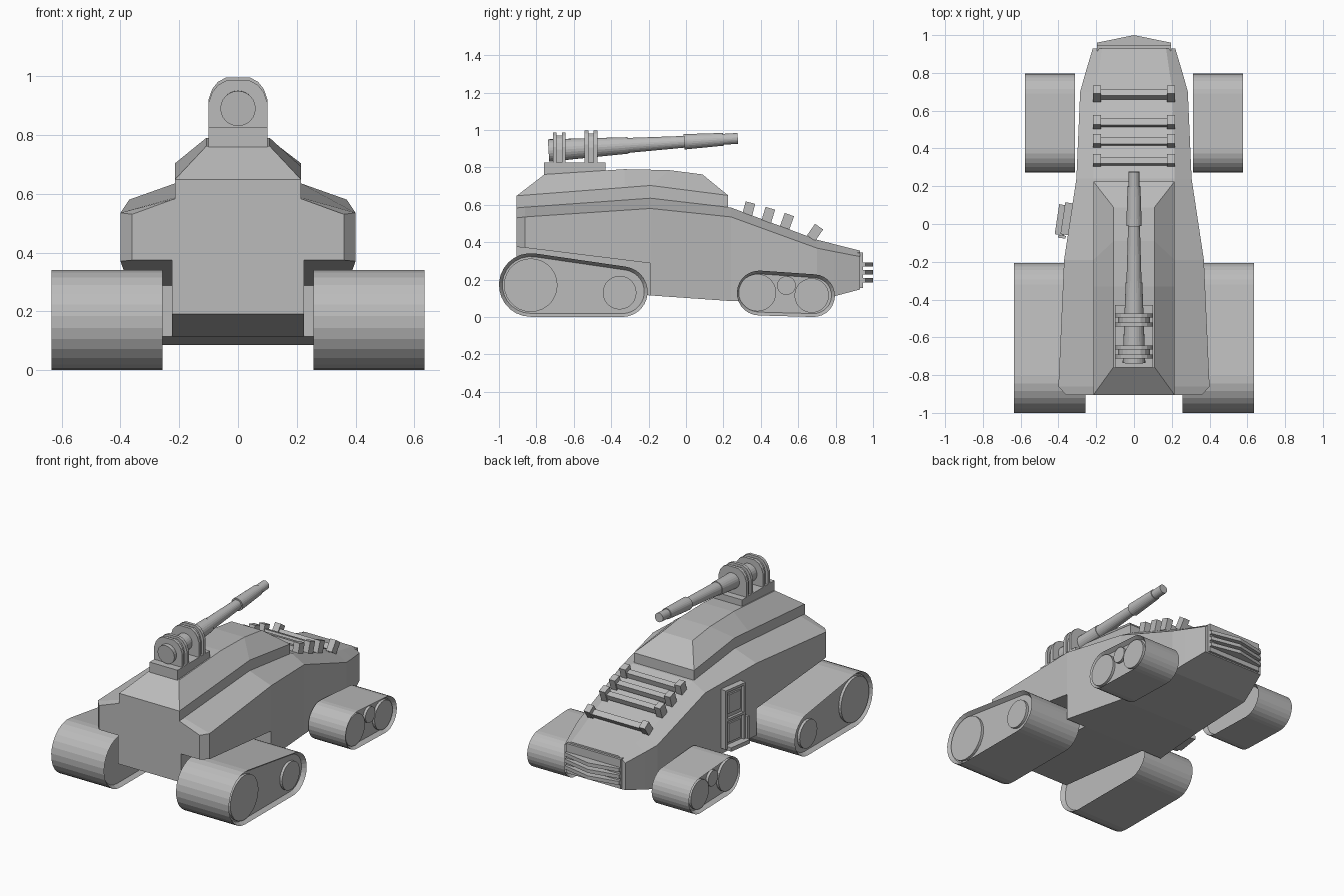
import bpy, bmesh, math
from mathutils import Matrix, Vector

cube = bpy.data.objects.get("Cube")
if cube:
    bpy.data.objects.remove(cube, do_unlink=True)

GREY = (0.5, 0.5, 0.5, 1)
mat = bpy.data.materials.new("plain grey")
mat.use_nodes = True
mat.diffuse_color = GREY
mat.node_tree.nodes["Principled BSDF"].inputs["Base Color"].default_value = GREY


def finish(name, bm):
    bmesh.ops.recalc_face_normals(bm, faces=bm.faces[:])
    mesh = bpy.data.meshes.new(name)
    bm.to_mesh(mesh)
    bm.free()
    mesh.materials.append(mat)
    ob = bpy.data.objects.new(name, mesh)
    bpy.context.collection.objects.link(ob)
    return ob


def loft(name, sections):
    """Skin mirrored half sections, each a list of (x, y, z) from bottom to top."""
    bm = bmesh.new()
    rings = []
    for half in sections:
        full = half + [(-x, y, z) for x, y, z in reversed(half)]
        rings.append([bm.verts.new(p) for p in full])
    n = len(rings[0])
    for a, b in zip(rings, rings[1:]):
        for i in range(n):
            j = (i + 1) % n
            bm.faces.new((a[i], a[j], b[j], b[i]))
    for r in (rings[0], rings[-1]):
        for i in range(n // 2 - 1):
            bm.faces.new((r[i], r[i + 1], r[n - 2 - i], r[n - 1 - i]))
    return finish(name, bm)


def prism(name, outline, axis, lo, hi, rim=0, depth=0):
    """Extrude a flat outline along an axis, with optional recessed ends."""
    place = {"X": lambda a, b, t: (t, a, b),
             "Y": lambda a, b, t: (a, t, b),
             "Z": lambda a, b, t: (a, b, t)}[axis]
    bm = bmesh.new()
    ends = [[bm.verts.new(place(a, b, t)) for a, b in outline] for t in (lo, hi)]
    caps = [bm.faces.new(e) for e in ends]
    n = len(outline)
    for i in range(n):
        j = (i + 1) % n
        bm.faces.new((ends[0][i], ends[0][j], ends[1][j], ends[1][i]))
    bmesh.ops.recalc_face_normals(bm, faces=bm.faces[:])
    if rim:
        bmesh.ops.inset_individual(bm, faces=caps, thickness=rim, depth=-depth)
    return finish(name, bm)


def box(name, size, loc, rot=Matrix()):
    bm = bmesh.new()
    m = Matrix.Translation(loc) @ rot @ Matrix.Diagonal((*size, 1))
    bmesh.ops.create_cube(bm, size=1, matrix=m)
    return finish(name, bm)


def arc(y, z, r, start, end, steps):
    return [(y + r * math.cos(start + (end - start) * i / steps),
             z + r * math.sin(start + (end - start) * i / steps)) for i in range(steps + 1)]


def belt(y1, z1, r1, y2, z2, r2):
    """Outline of a belt stretched round two circles."""
    phi = math.atan2(z2 - z1, y2 - y1)
    beta = math.acos((r1 - r2) / math.hypot(y2 - y1, z2 - z1))
    return (arc(y2, z2, r2, phi - beta, phi + beta, 14)
            + arc(y1, z1, r1, phi + beta, phi + 2 * math.pi - beta, 14))


# Hull: half width, wall bottom, wall top, deck half width, deck height
def hull(y, w, low, top, deck_w, deck_z):
    return [(w, y, low), (w, y, top), (deck_w, y, deck_z)]


loft("rear_hull", [hull(-.905, .36, .374, .53, .215, .583),
                   hull(-.86, .40, .37, .535, .215, .587),
                   hull(-.19, .37, .287, .58, .215, .635)])
loft("front_hull", [hull(-.19, .37, .115, .58, .215, .635),
                    hull(.24, .305, .085, .535, .215, .585),
                    hull(.7, .285, .085, .368, .205, .413),
                    hull(.79, .26, .11, .35, .19, .39),
                    hull(.93, .218, .147, .323, .17, .355)])
loft("lower_tub", [[(.225, -.905, .19), (.225, -.905, .56)],
                   [(.225, -.19, .115), (.225, -.19, .56)]])


# Upper cabin: edge position and height, roof position and height
def cabin(y, edge, roof_y, roof):
    return [(.215, y, .5), (.215, y, edge), (.108, roof_y, roof)]


loft("upper_cabin", [cabin(-.905, .648, -.757, .762), cabin(-.33, .692, -.33, .79),
                     cabin(-.19, .703, -.09, .785), cabin(.225, .65, .088, .762)])

# Nose plate and pointed slats
box("nose_plate", (.39, .03, .19), (0, .93, .25))
for i in range(3):
    z = .185 + .042 * i
    prism("nose_slat", [(-.195, .92), (.195, .92), (.195, .96), (0, 1), (-.195, .96)],
          "Z", z, z + .023)

# Deck bars with end blocks
for y, z, tilt in ((.335, .575, -15), (.44, .545, -17), (.54, .512, -20), (.69, .452, -35)):
    rot = Matrix.Rotation(math.radians(tilt), 4, "X")
    box("deck_bar", (.4, .038, .035), Vector((0, y, z)) + rot @ Vector((0, 0, -.008)), rot)
    for side in (-1, 1):
        box("deck_bar_end", (.042, .053, .075), (side * .197, y, z), rot)

# Tracks and wheels on both sides
for side in (-1, 1):
    for label, path, inner, outer, wheels in (
            ("rear", (-.83, .171, .17, -.34, .135, .135), .257, .635,
             ((-.83, .17, .143), (-.355, .13, .09))),
            ("front", (.392, .128, .12, .682, .114, .114), .312, .578,
             ((.382, .13, .1), (.672, .115, .092), (.537, .168, .05)))):
        lo, hi = sorted((side * inner, side * outer))
        prism(label + "_track", belt(*path), "X", lo, hi, .018, .025)
        for y, z, r in wheels:
            lo, hi = sorted((side * (outer - .04), side * (outer - .008)))
            prism(label + "_wheel", arc(y, z, r, 0, 2 * math.pi, 28)[:-1], "X", lo, hi)

# Gun mount with paired brackets
box("gun_base", (.2, .33, .08), (0, -.595, .785))
for y, top in ((-.678, .985), (-.508, .996)):
    half = [(.1, .82), (.1, top - .075), (.088, top - .04), (.068, top - .015), (.04, top)]
    outline = half + [(-x, z) for x, z in reversed(half)]
    for off in (-.024, .024):
        prism("gun_bracket", outline, "Y", y + off - .01, y + off + .01)
    core = [(x * .85, z - .015) for x, z in outline]
    prism("bracket_core", core, "Y", y - .02, y + .02)

# Gun barrel in stepped tapering lengths along a slightly raised axis
def on_axis(y):
    return Vector((0, y, .89 + .064 * (y + .735)))


for name, y0, y1, r0, r1 in (("gun_breech", -.735, -.31, .06, .044),
                             ("gun_barrel", -.31, .0, .04, .031),
                             ("gun_sleeve", -.01, .2, .041, .034),
                             ("gun_muzzle", .2, .277, .029, .029)):
    a, b = on_axis(y0), on_axis(y1)
    bm = bmesh.new()
    m = Matrix.Translation((a + b) / 2) @ (b - a).to_track_quat("Z", "Y").to_matrix().to_4x4()
    bmesh.ops.create_cone(bm, cap_ends=True, segments=24, radius1=r0, radius2=r1,
                          depth=(b - a).length, matrix=m)
    finish(name, bm)

# Side door, following the hull wall on the -x side
turn = Matrix.Rotation(math.atan2(-.065, .43), 4, "Z")


def on_wall(out, along, z):
    return Vector((-.337, .025, z)) + turn @ Vector((-out, along, 0))


box("door_panel", (.03, .17, .38), on_wall(.008, 0, .325), turn)
for along in (-.077, .077):
    box("door_post", (.02, .016, .38), on_wall(.03, along, .325), turn)
for z in (.143, .32, .507):
    box("door_rail", (.02, .15, .016), on_wall(.03, 0, z), turn)
for z in (.23, .415):
    box("door_inset", (.014, .1, .12), on_wall(.026, 0, z), turn)
box("door_step", (.05, .16, .025), on_wall(.045, -.01, .14), turn)
box("step_bracket", (.04, .015, .17), on_wall(.03, -.098, .21), turn)
